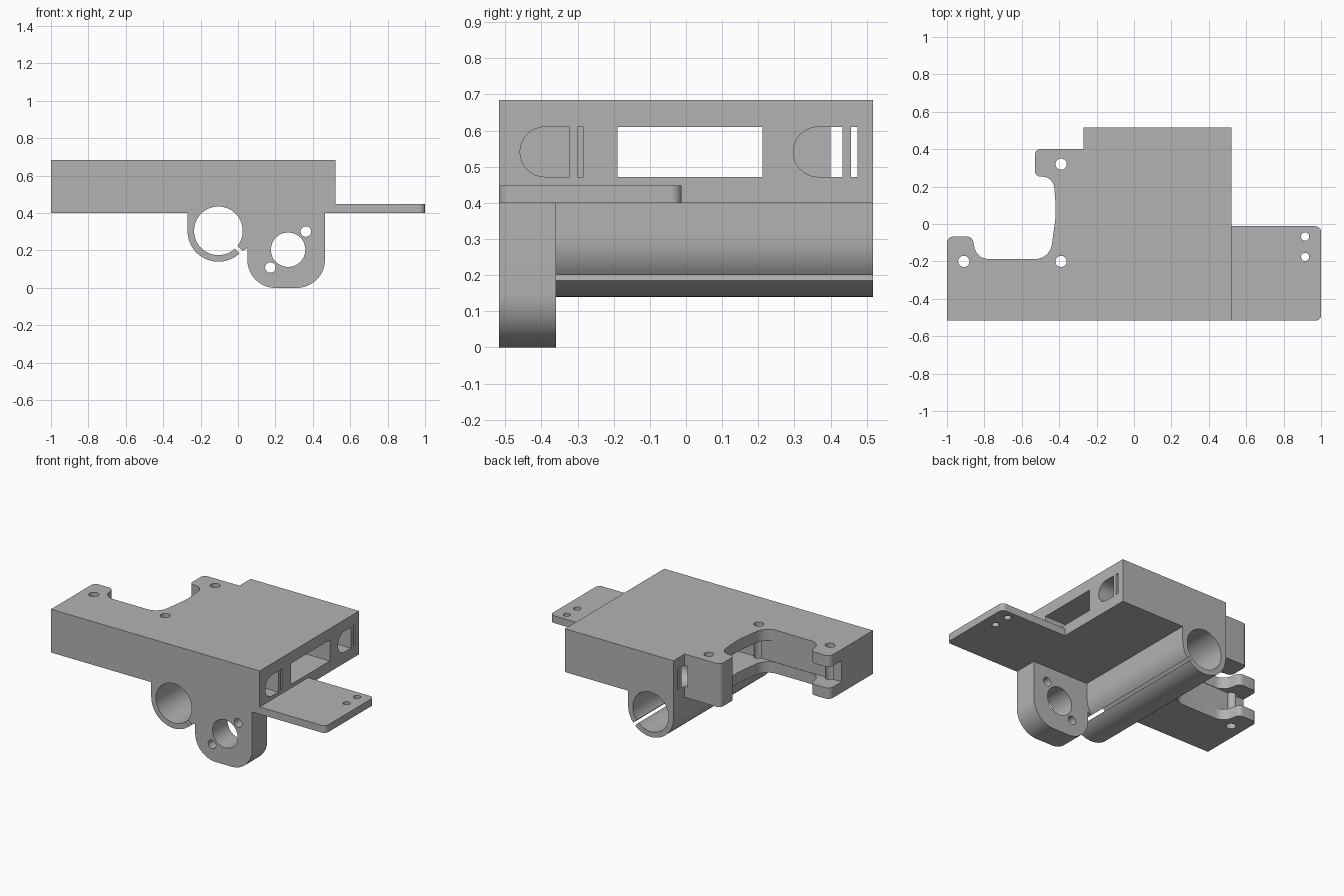
import bpy
import bmesh
from math import cos, sin, tan, atan2, pi, radians
from mathutils import Vector

if "Cube" in bpy.data.objects:
    bpy.data.objects.remove(bpy.data.objects["Cube"], do_unlink=True)

grey = bpy.data.materials.new("matte grey")
grey.use_nodes = True
grey.diffuse_color = (0.45, 0.45, 0.45, 1)
grey.node_tree.nodes["Principled BSDF"].inputs["Base Color"].default_value = (0.45, 0.45, 0.45, 1)


def rounded(corners, steps=10):
    """Closed outline from (a, b, radius) corners."""
    out = []
    for i, (a, b, r) in enumerate(corners):
        p = Vector((a, b))
        if r == 0:
            out.append(p)
            continue
        u = (Vector(corners[i - 1][:2]) - p).normalized()
        v = (Vector(corners[(i + 1) % len(corners)][:2]) - p).normalized()
        half = u.angle(v) / 2
        centre = p + (u + v).normalized() * r / sin(half)
        d0 = p + u * r / tan(half) - centre
        d1 = p + v * r / tan(half) - centre
        start = atan2(d0.y, d0.x)
        sweep = (atan2(d1.y, d1.x) - start + pi) % (2 * pi) - pi
        for k in range(steps + 1):
            t = start + sweep * k / steps
            out.append(centre + Vector((cos(t), sin(t))) * r)
    return out


def arc(a, b, r, start=0, sweep=360, n=48):
    count = n if sweep == 360 else n + 1
    angles = [radians(start + sweep * k / n) for k in range(count)]
    return [Vector((a + r * cos(t), b + r * sin(t))) for t in angles]


def rect(a0, a1, b0, b1):
    return [Vector(p) for p in ((a0, b0), (a1, b0), (a1, b1), (a0, b1))]


def prism(name, outline, axis, lo, hi):
    """Extrude a flat outline along one axis."""
    place = {"X": lambda p, h: (h, p[0], p[1]),
             "Y": lambda p, h: (p[0], h, p[1]),
             "Z": lambda p, h: (p[0], p[1], h)}[axis]
    bm = bmesh.new()
    rings = [[bm.verts.new(place(p, h)) for p in outline] for h in (lo, hi)]
    for ring in rings:
        bm.faces.new(ring)
    n = len(outline)
    for i in range(n):
        j = (i + 1) % n
        bm.faces.new((rings[0][i], rings[0][j], rings[1][j], rings[1][i]))
    bmesh.ops.recalc_face_normals(bm, faces=bm.faces)
    mesh = bpy.data.meshes.new(name)
    bm.to_mesh(mesh)
    bm.free()
    obj = bpy.data.objects.new(name, mesh)
    mesh.materials.append(grey)
    bpy.context.collection.objects.link(obj)
    return obj


def finish(obj, cutters):
    """Subtract the cutters, then shade smooth with sharp edges."""
    bpy.ops.object.select_all(action="DESELECT")
    obj.select_set(True)
    bpy.context.view_layer.objects.active = obj
    for outline, axis, lo, hi in cutters:
        cutter = prism("cutter", outline, axis, lo, hi)
        cutter.hide_render = True
        mod = obj.modifiers.new("cut", "BOOLEAN")
        mod.operation, mod.solver, mod.object = "DIFFERENCE", "EXACT", cutter
        bpy.ops.object.modifier_apply(modifier=mod.name)
        bpy.data.objects.remove(cutter, do_unlink=True)
    bpy.ops.object.shade_smooth_by_angle(angle=radians(30))


Y = 0.517            # half depth of the body
BASE, TOP = 0.4, 0.685
bore_x, bore_z = -0.105, 0.305
bore = (arc(bore_x, bore_z, 0.13, n=64), "Y", -0.6, 0.6)

# Main block with the scooped side and its two lugs
block = prism("main_block", rounded([
    (-1, -Y, 0), (0.52, -Y, 0), (0.52, Y, 0), (-0.27, Y, 0), (-0.27, 0.4, 0),
    (-0.53, 0.4, 0.03), (-0.53, 0.255, 0.03), (-0.43, 0.25, 0.065),
    (-0.416, 0.06, 0.5), (-0.45, -0.187, 0.09), (-0.84, -0.187, 0.075),
    (-0.865, -0.067, 0.035), (-1, -0.067, 0.035)]), "Z", BASE, TOP)

cuts = [bore, (rect(-0.19, 0.212, 0.472, 0.61), "X", -1.1, 0.6)]
# D-shaped pockets with a thin slot beside each
for centre, flat, slot in ((-0.39, -0.323, -0.3), (0.366, 0.433, 0.457)):
    d_shape = arc(centre, 0.541, 0.069, 90, 180, 24)
    d_shape += [Vector((flat, 0.472)), Vector((flat, 0.61))]
    cuts.append((d_shape, "X", -0.29, 0.6))
    cuts.append((rect(slot, slot + 0.017, 0.472, 0.61), "X", -0.29, 0.6))
# Vertical screw holes
for x, y in ((-0.39, 0.32), (-0.39, -0.2), (-0.91, -0.2)):
    cuts.append((arc(x, y, 0.03, n=32), "Z", 0.3, 0.8))
finish(block, cuts)

# Bearing tube under the block, split along its lower side
tube_outline = [Vector((0.06, BASE)), Vector((-0.27, BASE))]
tube_outline += arc(bore_x, bore_z, 0.165, 180, 180, 40)
tube = prism("bearing_tube", tube_outline, "Y", -Y, Y)
along = Vector((cos(radians(-43)), sin(radians(-43))))
side = Vector((-along.y, along.x)) * 0.01
middle = Vector((bore_x, bore_z))
slit = [middle + along * 0.1 + side, middle + along * 0.2 + side,
        middle + along * 0.2 - side, middle + along * 0.1 - side]
finish(tube, [bore, (slit, "Y", -0.6, 0.6)])

# Motor bracket hanging at the front
bracket = prism("motor_bracket", rounded([
    (0.028, BASE, 0), (0.028, 0.2, 0), (0.05, 0.213, 0), (0.05, 0, 0.15),
    (0.465, 0, 0.15), (0.465, BASE, 0)], 16), "Y", -Y, -0.36)
finish(bracket, [(arc(x, z, r), "Y", -0.6, -0.3) for x, z, r in
                 ((0.268, 0.204, 0.092), (0.363, 0.301, 0.028), (0.173, 0.109, 0.028))])

# Thin side plate with two holes
plate = prism("side_plate", rounded([
    (0.52, -Y, 0), (1, -Y, 0.03), (1, -0.012, 0.03), (0.52, -0.012, 0)]), "Z", BASE, 0.448)
finish(plate, [(arc(0.915, y, 0.022, n=32), "Z", 0.3, 0.5) for y in (-0.067, -0.176)])
